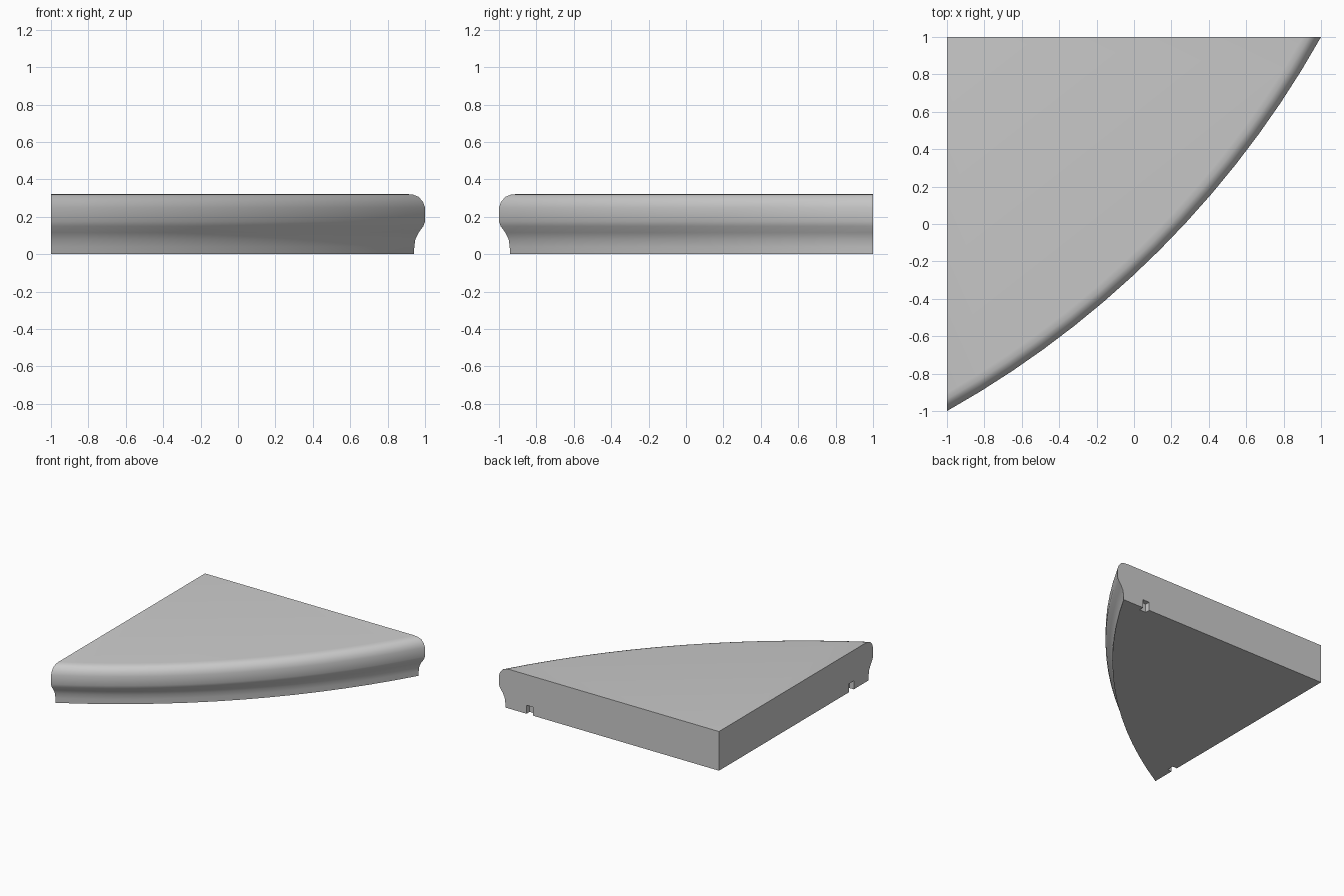
import bpy, bmesh, math

cube = bpy.data.objects.get("Cube")
if cube:
    bpy.data.objects.remove(cube)

grey = bpy.data.materials.new("plain_grey")
grey.use_nodes = True
COLOR = (0.6, 0.6, 0.6, 1)
grey.diffuse_color = COLOR
grey.node_tree.nodes["Principled BSDF"].inputs["Base Color"].default_value = COLOR

RADIUS, CENTRE, STEPS = 5.22, 3.553, 14
# Moulded edge: inset from the outer arc, height
PROFILE = [(.052, 0), (.05, .04), (.045, .08), (.03, .115), (.008, .15), (0, .175),
           (0, .25), (.01, .28), (.03, .307), (.055, .318), (.085, .322)]


def arc_row(bm, inset, z):
    """Arc of vertices between the two straight sides."""
    r = RADIUS - inset
    side = CENTRE - 1
    start, end = -math.acos(side / r), -math.asin(side / r)
    angles = [start + (end - start) * i / STEPS for i in range(STEPS + 1)]
    return [bm.verts.new((r * math.cos(a) - CENTRE, r * math.sin(a) + CENTRE, z))
            for a in angles]


def box_cutter(name, location, size):
    bpy.ops.mesh.primitive_cube_add(size=1, location=location)
    ob = bpy.context.object
    ob.name = name
    ob.scale = size
    ob.hide_render = True
    ob.hide_set(True)
    return ob


# Wedge slab with curved moulded front
bm = bmesh.new()
rows = [arc_row(bm, d, z) for d, z in PROFILE]
low = bm.verts.new((-1, 1, 0))
high = bm.verts.new((-1, 1, PROFILE[-1][1]))
for a, b in zip(rows, rows[1:]):
    for i in range(STEPS):
        bm.faces.new((a[i], a[i + 1], b[i + 1], b[i]))
bm.faces.new(rows[-1] + [high])
bm.faces.new(rows[0] + [low])
for end in (0, -1):
    bm.faces.new([row[end] for row in rows] + [high, low])
bmesh.ops.recalc_face_normals(bm, faces=bm.faces)
mesh = bpy.data.meshes.new("corner_slab")
bm.to_mesh(mesh)
bm.free()
slab = bpy.data.objects.new("corner_slab", mesh)
mesh.materials.append(grey)
bpy.context.collection.objects.link(slab)

# Small notches under the straight sides near the tips
cutters = [box_cutter("back_notch_cutter", (.72, 1, 0), (.06, .08, .14)),
           box_cutter("side_notch_cutter", (-1, -.72, 0), (.08, .06, .14))]
for cutter in cutters:
    mod = slab.modifiers.new("notch", 'BOOLEAN')
    mod.object = cutter
    mod.solver = 'EXACT'

bpy.ops.object.select_all(action='DESELECT')
bpy.context.view_layer.objects.active = slab
slab.select_set(True)
for mod in list(slab.modifiers):
    bpy.ops.object.modifier_apply(modifier=mod.name)
for cutter in cutters:
    bpy.data.objects.remove(cutter)
bpy.ops.object.shade_smooth_by_angle(angle=math.radians(40))
